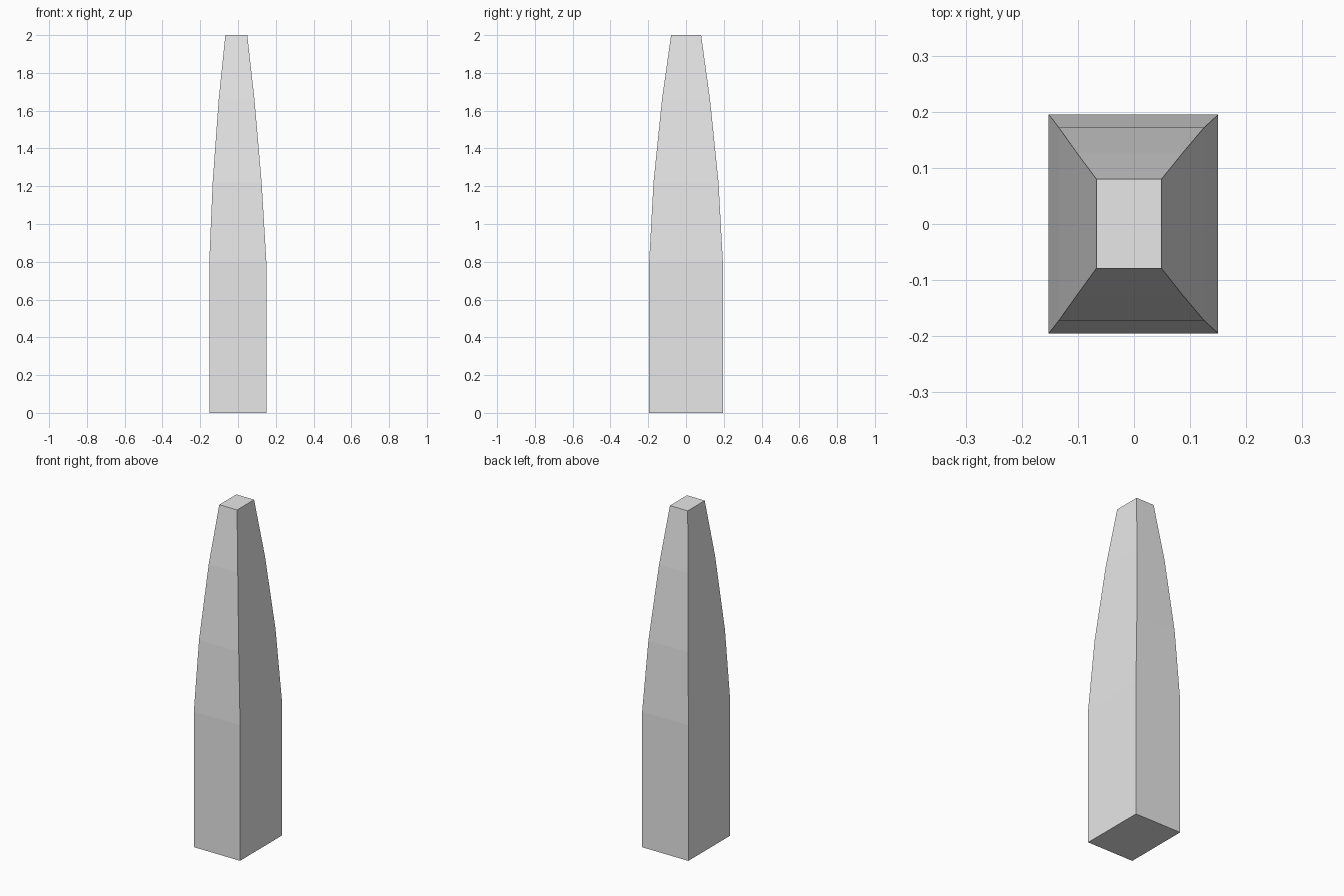
import bpy
import bmesh

cube = bpy.data.objects.get("Cube")
if cube:
    bpy.data.objects.remove(cube, do_unlink=True)

# Plain light grey material
GREY = (0.8, 0.8, 0.8, 1.0)
mat = bpy.data.materials.new("light_grey")
mat.use_nodes = True
mat.diffuse_color = GREY
for node in mat.node_tree.nodes:
    if node.type == "BSDF_PRINCIPLED":
        node.inputs["Base Color"].default_value = GREY

# Rectangular sections: height, left and right x, front and back y
sections = [
    (0.0, -0.152, 0.15, -0.195, 0.195),
    (0.8, -0.152, 0.15, -0.195, 0.195),
    (1.22, -0.134, 0.125, -0.172, 0.172),
    (1.66, -0.102, 0.087, -0.127, 0.127),
    (2.0, -0.067, 0.049, -0.079, 0.08),
]

# Tapered four-sided pillar, lofted through the sections
bm = bmesh.new()
rings = [[bm.verts.new((x, y, z)) for x, y in ((x0, y0), (x1, y0), (x1, y1), (x0, y1))]
         for z, x0, x1, y0, y1 in sections]
for low, high in zip(rings, rings[1:]):
    for i in range(4):
        j = (i + 1) % 4
        bm.faces.new((low[i], low[j], high[j], high[i]))
bm.faces.new(rings[0][::-1])
bm.faces.new(rings[-1])
bmesh.ops.recalc_face_normals(bm, faces=bm.faces)

mesh = bpy.data.meshes.new("tapered_pillar")
bm.to_mesh(mesh)
bm.free()
mesh.materials.append(mat)
pillar = bpy.data.objects.new("tapered_pillar", mesh)
bpy.context.collection.objects.link(pillar)
